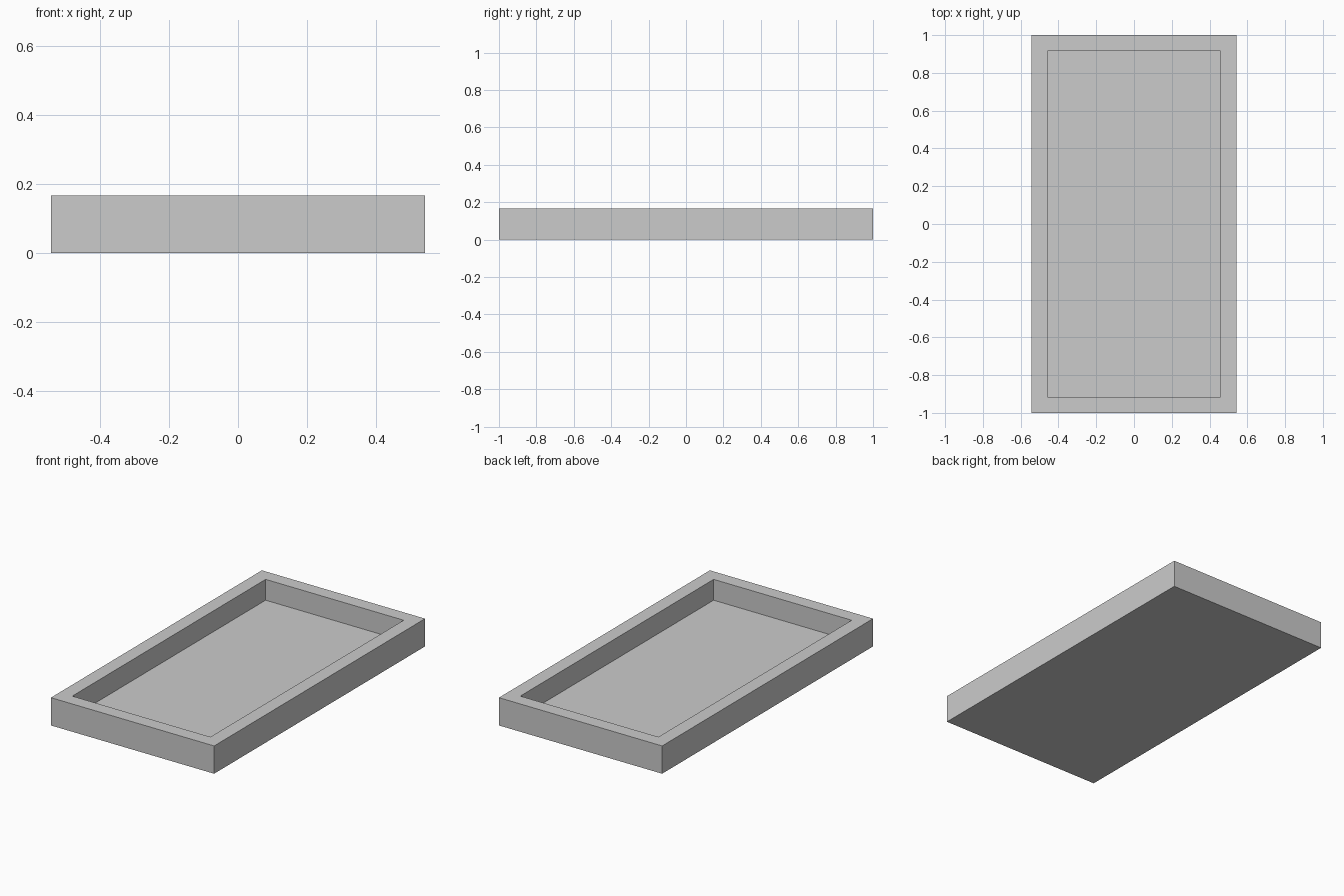
import bpy, bmesh
from mathutils import Vector

if "Cube" in bpy.data.objects:
    bpy.data.objects.remove(bpy.data.objects["Cube"])

U = 1 / 12                       # one module: wall thickness
WIDTH, LENGTH, HEIGHT = 13 * U, 24 * U, 2 * U
WALL, FLOOR = U, 0.5 * U

bm = bmesh.new()

# Outer block standing on z = 0
bmesh.ops.create_cube(bm, size=1)
bmesh.ops.scale(bm, vec=(WIDTH, LENGTH, HEIGHT), verts=bm.verts)
bmesh.ops.translate(bm, vec=(0, 0, HEIGHT / 2), verts=bm.verts)
bm.normal_update()

# Flat rim: inset the top face by the wall thickness
top = max(bm.faces, key=lambda f: f.calc_center_median().z)
bmesh.ops.inset_region(bm, faces=[top], thickness=WALL, use_even_offset=True)

# Recess: push the inner face straight down to the floor
floor = bmesh.ops.extrude_discrete_faces(bm, faces=[top])["faces"][0]
bmesh.ops.translate(bm, vec=Vector((0, 0, FLOOR - HEIGHT)), verts=floor.verts)
bmesh.ops.recalc_face_normals(bm, faces=bm.faces)

mesh = bpy.data.meshes.new("tray")
bm.to_mesh(mesh)
bm.free()
bpy.context.collection.objects.link(bpy.data.objects.new("tray", mesh))
